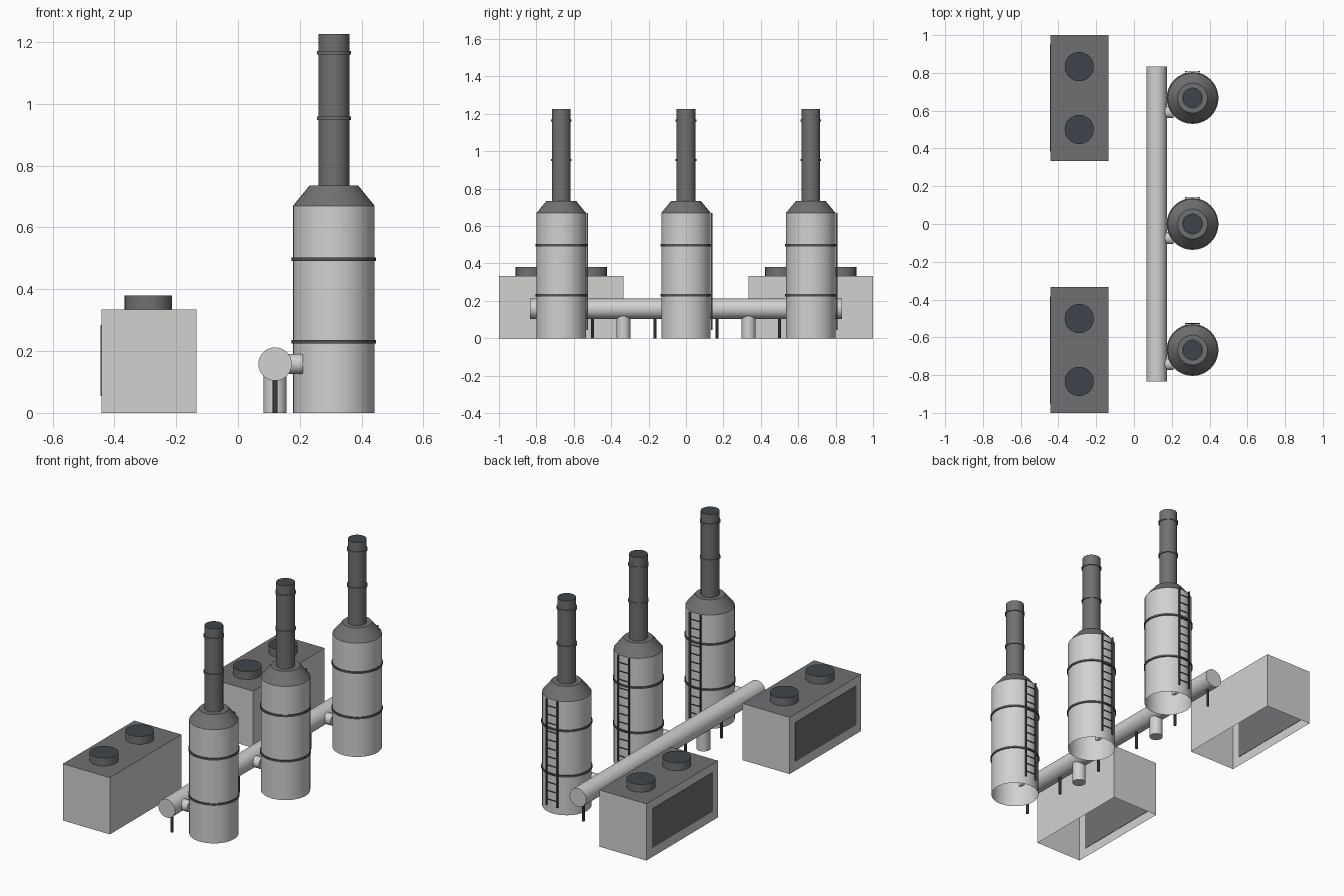
import bpy, bmesh, math
from mathutils import Vector, Matrix

cube = bpy.data.objects.get("Cube")
if cube:
    bpy.data.objects.remove(cube, do_unlink=True)


def material(name, colour):
    m = bpy.data.materials.new(name)
    m.use_nodes = True
    m.diffuse_color = (*colour, 1)
    m.node_tree.nodes["Principled BSDF"].inputs["Base Color"].default_value = (*colour, 1)
    return m


LIGHT = material("light grey paint", (0.63, 0.645, 0.63))
MID = material("mid grey metal", (0.16, 0.163, 0.168))
DARK = material("dark steel", (0.085, 0.09, 0.09))
SOOT = material("blue black opening", (0.047, 0.06, 0.07))


def finish(name, bm, mats, rule=None, smooth=True):
    bmesh.ops.recalc_face_normals(bm, faces=bm.faces)
    if rule:
        for f in bm.faces:
            f.material_index = rule(f)
    mesh = bpy.data.meshes.new(name)
    bm.to_mesh(mesh)
    bm.free()
    for m in mats:
        mesh.materials.append(m)
    obj = bpy.data.objects.new(name, mesh)
    bpy.context.collection.objects.link(obj)
    if smooth:
        bpy.ops.object.select_all(action="DESELECT")
        obj.select_set(True)
        bpy.context.view_layer.objects.active = obj
        bpy.ops.object.shade_smooth_by_angle(angle=math.radians(35))
    return obj


def rod(bm, a, b, radius, sides=32):
    """Add a capped cylinder between two points."""
    a, b = Vector(a), Vector(b)
    turn = (b - a).to_track_quat("Z", "Y").to_matrix().to_4x4()
    bmesh.ops.create_cone(bm, cap_ends=True, segments=sides, radius1=radius, radius2=radius,
                          depth=(b - a).length, matrix=Matrix.Translation((a + b) / 2) @ turn)


def block(bm, low, high):
    low, high = Vector(low), Vector(high)
    bmesh.ops.create_cube(bm, size=1, matrix=Matrix.Translation((low + high) / 2)
                          @ Matrix.Diagonal((*(high - low), 1)))


def lathe(bm, profile, x, y, sides=40):
    """Revolve (radius, height) points; the bottom stays open, the top is closed."""
    rings = []
    for r, z in profile:
        rings.append([bm.verts.new((x + r * math.cos(t), y + r * math.sin(t), z))
                      for t in (2 * math.pi * i / sides for i in range(sides))])
    for lower, upper in zip(rings, rings[1:]):
        for i in range(sides):
            j = (i + 1) % sides
            bm.faces.new((lower[i], lower[j], upper[j], upper[i]))
    bm.faces.new(rings[-1])


TOWER_X, TOWER_R, BODY_TOP, STACK_TOP = 0.31, 0.132, 0.67, 1.225
PIPE_X, PIPE_Z = 0.12, 0.158


def tower_colour(face):
    z = face.calc_center_median().z
    return 0 if z < BODY_TOP else 2 if z > STACK_TOP - 0.001 else 1


def tower(label, y):
    # Body, shoulder and stack
    bm = bmesh.new()
    lathe(bm, [(TOWER_R, 0), (TOWER_R, BODY_TOP), (0.079, 0.735), (0.05, 0.735),
               (0.05, STACK_TOP)], TOWER_X, y)
    finish(label + "_tower", bm, [LIGHT, MID, SOOT], tower_colour)

    # Bands round the body and the stack
    for name, heights, radius, mat in (("body_bands", (0.23, 0.497), 0.137, DARK),
                                       ("stack_bands", (0.953, 1.165), 0.055, MID)):
        bm = bmesh.new()
        for z in heights:
            rod(bm, (TOWER_X, y, z - 0.006), (TOWER_X, y, z + 0.006), radius, 40)
        finish(label + "_" + name, bm, [mat])

    # Ladder on the back
    bm = bmesh.new()
    back, half = y + 0.139, 0.035
    for side in (-1, 1):
        x = TOWER_X + side * half
        block(bm, (x - 0.004, back - 0.004, 0.045), (x + 0.004, back + 0.004, BODY_TOP))
    for i in range(12):
        z = 0.08 + i * 0.05
        rod(bm, (TOWER_X - half, back, z), (TOWER_X + half, back, z), 0.003, 6)
    finish(label + "_ladder", bm, [DARK], smooth=False)

    # Stub joining the main pipe to the body
    bm = bmesh.new()
    rod(bm, (PIPE_X, y - 0.075, PIPE_Z), (0.21, y - 0.075, PIPE_Z), 0.032)
    finish(label + "_inlet_stub", bm, [LIGHT])


def cooler(label, y):
    x0, x1, top, half = -0.442, -0.135, 0.334, 0.333
    # Housing, open underneath, with a darker roof
    bm = bmesh.new()
    block(bm, (x0, y - half, 0), (x1, y + half, top))
    floor = [f for f in bm.faces if f.calc_center_median().z < 0.01]
    bmesh.ops.delete(bm, geom=floor, context="FACES_ONLY")
    finish(label + "_housing", bm, [LIGHT, MID],
           lambda f: int(f.calc_center_median().z > top - 0.01), smooth=False)

    # Grille on the outer side
    bm = bmesh.new()
    block(bm, (x0 - 0.003, y - half + 0.05, 0.055), (x0 + 0.002, y + half - 0.05, 0.285))
    finish(label + "_grille", bm, [MID], smooth=False)

    # Fans on the roof
    bm = bmesh.new()
    for side in (-1, 1):
        lathe(bm, [(0.077, top - 0.002), (0.077, 0.38)], -0.29, y + side * half / 2, 32)
    finish(label + "_fans", bm, [MID, SOOT], lambda f: int(f.calc_center_median().z > 0.375))


for label, place in (("front", -1), ("middle", 0), ("back", 1)):
    tower(label, place * 0.667)
for label, place in (("front", -1), ("back", 1)):
    cooler(label, place * 0.667)

# Main pipe and its two downpipes
bm = bmesh.new()
rod(bm, (PIPE_X, -0.835, PIPE_Z), (PIPE_X, 0.835, PIPE_Z), 0.054)
finish("main_pipe", bm, [LIGHT])
bm = bmesh.new()
for y in (-0.335, 0.335):
    rod(bm, (PIPE_X, y, 0), (PIPE_X, y, PIPE_Z), 0.037)
finish("downpipes", bm, [LIGHT])

# Thin legs under the main pipe
bm = bmesh.new()
for y in (0.166, 0.5, 0.785):
    for side in (-1, 1):
        rod(bm, (PIPE_X, side * y, 0), (PIPE_X, side * y, PIPE_Z - 0.03), 0.008, 8)
finish("pipe_legs", bm, [DARK])
